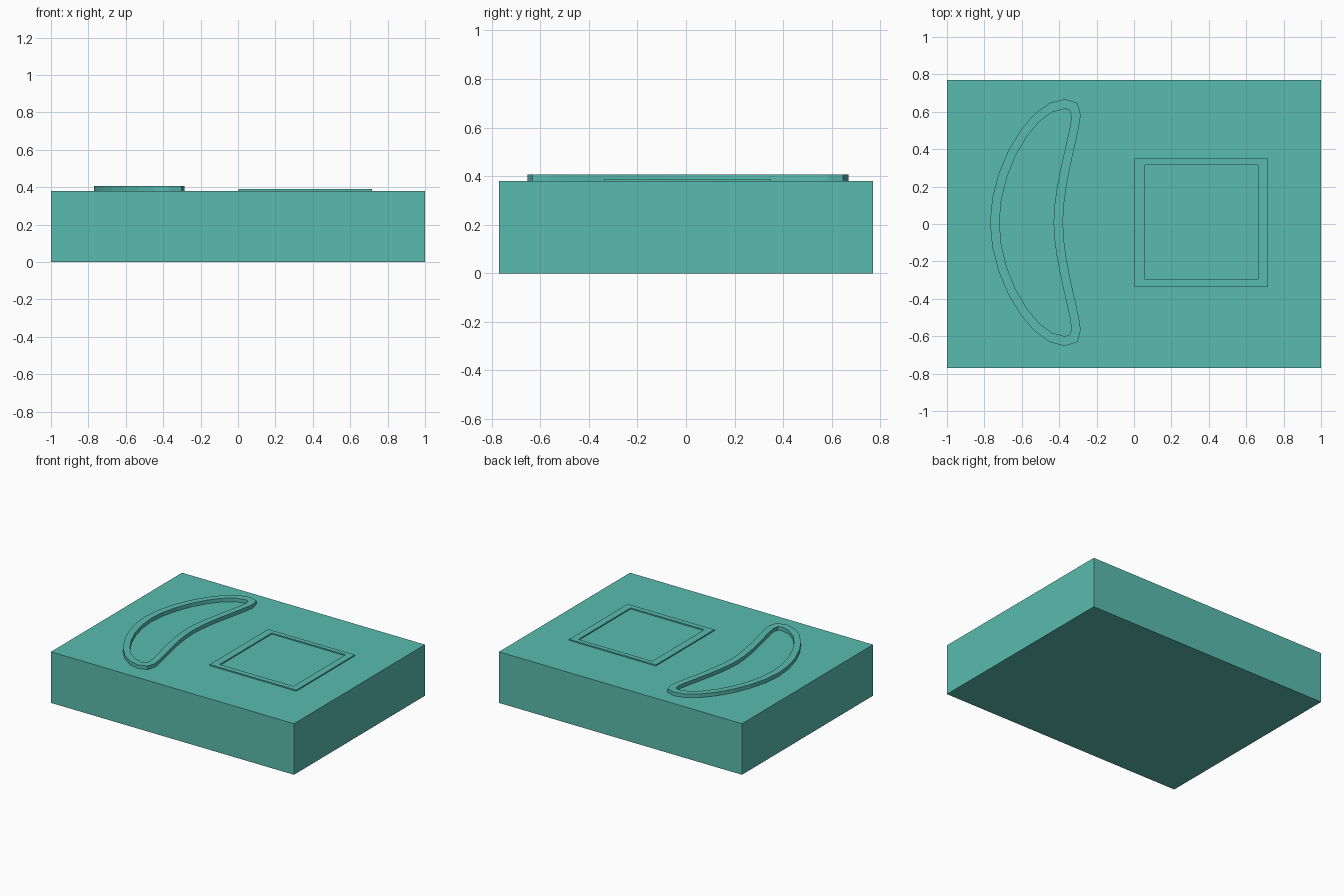
import bpy
from mathutils import Vector
from mathutils.geometry import interpolate_bezier

if "Cube" in bpy.data.objects:
    bpy.data.objects.remove(bpy.data.objects["Cube"])

TOP = 0.38   # top surface of the slab
MID_Y = 0.008  # mirror line of the raised outlines

mat = bpy.data.materials.new("teal")
mat.diffuse_color = (0.10, 0.50, 0.43, 1.0)
mat.use_nodes = True
mat.node_tree.nodes["Principled BSDF"].inputs["Base Color"].default_value = mat.diffuse_color


def make_object(name, verts, faces):
    mesh = bpy.data.meshes.new(name)
    mesh.from_pydata(verts, [], faces)
    mesh.update()
    mesh.materials.append(mat)
    obj = bpy.data.objects.new(name, mesh)
    bpy.context.collection.objects.link(obj)
    return obj


def raised_ring(name, outer, inner, z0, z1):
    """Closed band between two matching clockwise outlines."""
    n = len(outer)
    loops = [(outer, z0), (outer, z1), (inner, z1), (inner, z0)]
    verts = [(x, y, z) for pts, z in loops for x, y in pts]
    faces = []
    for k in range(4):
        a, b = k * n, (k + 1) % 4 * n
        for i in range(n):
            j = (i + 1) % n
            faces.append((a + i, b + i, b + j, a + j))
    return make_object(name, verts, faces)


def rect(x0, x1, y0, y1):
    return [(x0, y0), (x0, y1), (x1, y1), (x1, y0)]


def crescent(left, top, tip, end, mid):
    """Upper half from two curves and a blunt tip, mirrored downwards."""
    def curve(a, ha, hb, b, count):
        pts = interpolate_bezier(Vector(a), Vector(ha), Vector(hb), Vector(b), count)
        return [(p[0], p[1]) for p in pts]
    k = 0.46
    w, h = top[0] - left, top[1]
    back = curve((left, 0), (left, k * h), (top[0] - k * w, h), top, 8)
    ex, ey = end
    front = curve(end, (ex - 0.01, ey * 0.80), (mid, ey * 0.36), (mid, 0), 8)
    half = back + [tip] + front
    lower = [(x, -y) for x, y in reversed(half[1:-1])]
    return [(x, y + MID_Y) for x, y in half + lower]


# main slab
foot = rect(-1, 1, -0.77, 0.77)
make_object("slab", [(x, y, z) for z in (0, TOP) for x, y in foot],
            [(0, 1, 2, 3), (7, 6, 5, 4)] +
            [(i, i + 4, (i + 1) % 4 + 4, (i + 1) % 4) for i in range(4)])

# raised crescent rim
raised_ring("crescent_rim",
            crescent(-0.77, (-0.37, 0.66), (-0.302, 0.639), (-0.285, 0.575), -0.38),
            crescent(-0.72, (-0.37, 0.608), (-0.342, 0.599), (-0.335, 0.563), -0.43),
            TOP - 0.02, 0.407)

# thin rectangular frame
raised_ring("rectangular_frame",
            rect(0.003, 0.716, -0.337, 0.35),
            rect(0.058, 0.664, -0.298, 0.315),
            TOP - 0.02, 0.389)
